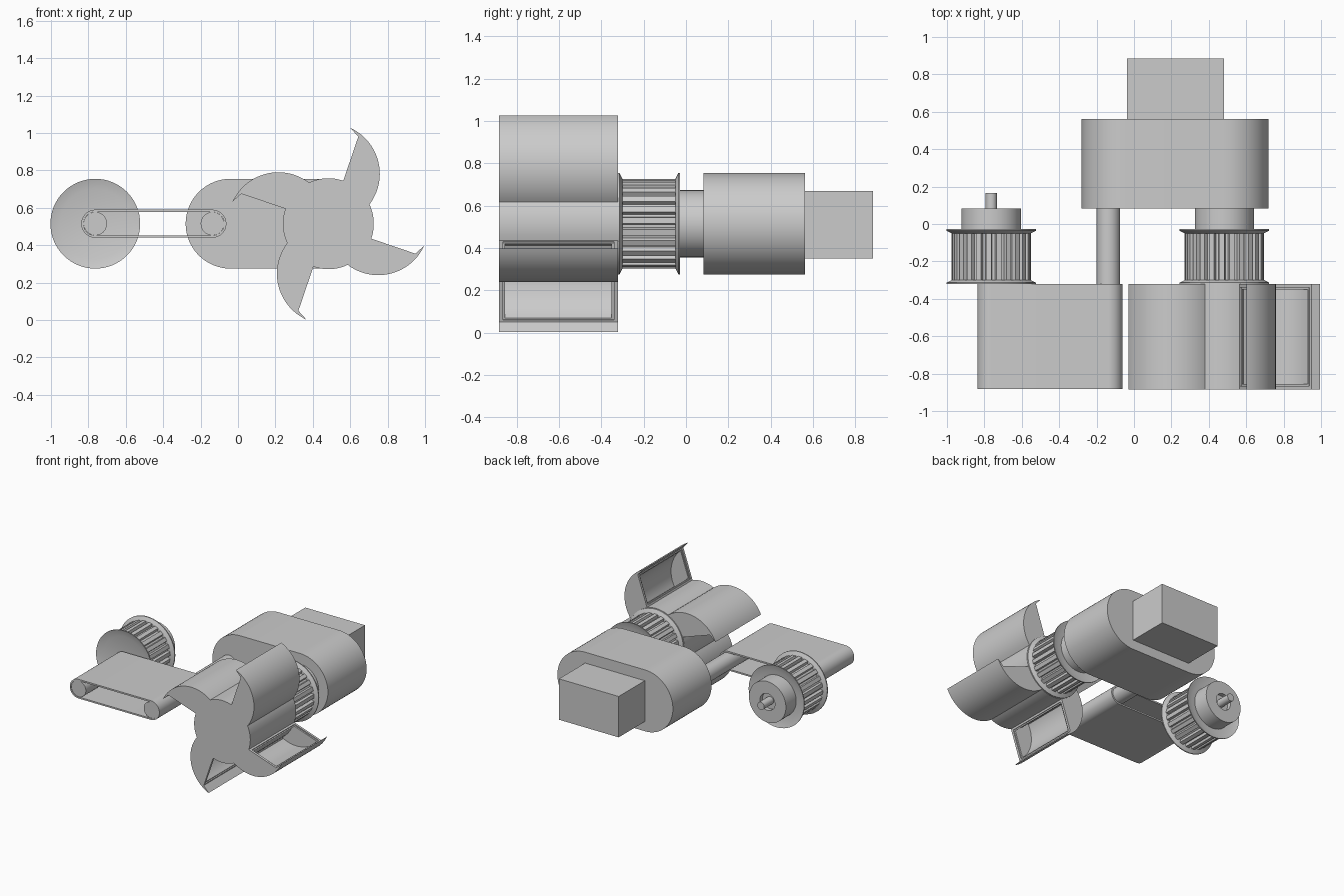
import bpy, bmesh
from math import sin, cos, radians, pi

if "Cube" in bpy.data.objects:
    bpy.data.objects.remove(bpy.data.objects["Cube"])

CZ = 0.515                       # height of every shaft
LEFT, ROLLER, RIGHT = -0.763, -0.137, 0.483


def finish(name, bm):
    bmesh.ops.recalc_face_normals(bm, faces=bm.faces[:])
    me = bpy.data.meshes.new(name)
    bm.to_mesh(me)
    bm.free()
    ob = bpy.data.objects.new(name, me)
    bpy.context.collection.objects.link(ob)
    return ob


def smooth(ob):
    bpy.ops.object.select_all(action='DESELECT')
    ob.select_set(True)
    bpy.context.view_layer.objects.active = ob
    bpy.ops.object.shade_smooth_by_angle(angle=radians(25))


def arc(cx, cz, r, a0, a1, n):
    return [(cx + r * cos(radians(a0 + (a1 - a0) * i / n)),
             cz + r * sin(radians(a0 + (a1 - a0) * i / n))) for i in range(n + 1)]


def prism(name, pts, y0, y1):
    """Extrude an (x, z) outline along y."""
    bm = bmesh.new()
    face = bm.faces.new([bm.verts.new((x, y0, z)) for x, z in pts])
    new = bmesh.ops.extrude_face_region(bm, geom=[face])['geom']
    bmesh.ops.translate(bm, vec=(0, y1 - y0, 0),
                        verts=[v for v in new if isinstance(v, bmesh.types.BMVert)])
    return finish(name, bm)


def lathe(name, profile, x, n=64):
    """Revolve a closed or axis-to-axis (radius, y) profile about a shaft at x."""
    bm = bmesh.new()
    verts = [bm.verts.new((x + r, y, CZ)) for r, y in profile]
    edges = [bm.edges.new(p) for p in zip(verts, verts[1:])]
    bmesh.ops.spin(bm, geom=verts + edges, cent=(x, 0, CZ), axis=(0, 1, 0),
                   angle=2 * pi, steps=n, use_duplicate=False)
    bmesh.ops.remove_doubles(bm, verts=bm.verts[:], dist=1e-5)
    ob = finish(name, bm)
    smooth(ob)
    return ob


def stadium(x0, x1, r, n=32):
    return arc(x1, CZ, r, -90, 90, n) + arc(x0, CZ, r, 90, 270, n)


def cut(ob, cutter):
    mod = ob.modifiers.new("cut", 'BOOLEAN')
    mod.operation, mod.solver, mod.object = 'DIFFERENCE', 'EXACT', cutter
    bpy.context.view_layer.objects.active = ob
    bpy.ops.object.modifier_apply(modifier=mod.name)
    bpy.data.objects.remove(cutter)


def place(pts, k):
    """Turn rotor points by k quarter turns clockwise and move to the rotor axis."""
    for _ in range(k):
        pts = [(z, -x) for x, z in pts]
    return [(RIGHT + x, CZ + z) for x, z in pts]


# Toothed pulleys with dished flanges
def pulley(side, x):
    teeth, pts = 24, []
    for i in range(teeth):
        for f, r in ((0, .212), (.52, .212), (.62, .19), (.9, .19)):
            a = 2 * pi * (i + f) / teeth
            pts.append((x + r * cos(a), CZ + r * sin(a)))
    prism(side + "_pulley_teeth", pts, -.305, -.045)
    for part, y, s in (("front", -.306, -1), ("back", -.044, 1)):
        lathe(f"{side}_pulley_{part}_flange",
              [(0, y), (.187, y), (.24, y + s * .016), (.24, y + s * .008),
               (.212, y - s * .006), (0, y - s * .006)], x)


pulley("left", LEFT)
pulley("right", RIGHT)

# Pulley hubs and the left shaft end
lathe("left_hub", [(0, -.05), (.16, -.05), (.16, .083), (.065, .083),
                   (.065, .05), (0, .05)], LEFT)
lathe("left_shaft", [(0, .04), (.03, .04), (.03, .165), (0, .165)], LEFT, 32)
lathe("right_hub", [(0, -.05), (.158, -.05), (.158, .09), (0, .09)], RIGHT)

# Flat belt running round two rollers
belt = prism("belt", stadium(LEFT, ROLLER, .075), -.883, -.322)
cut(belt, prism("belt_cutter", stadium(LEFT, ROLLER, .063), -1, 0))
smooth(belt)
for name, x, end in (("left_roller", LEFT, -.3), ("drive_roller", ROLLER, .09)):
    lathe(name, [(0, -.88), (.0625, -.88), (.0625, end), (0, end)], x, 48)

# Gear housing and motor block
smooth(prism("gear_housing", stadium(-.04, .48, .24), .083, .562))
prism("motor_block", [(-.037, .35), (.48, .35), (.48, .67), (-.037, .67)], .55, .885)

# Rotor with four scoops
root, lip = (.08, .23), (.16, .465)


def flat(t, out):
    """Point on the open face of a scoop, pushed outwards."""
    return (root[0] + t * (lip[0] - root[0]) - out * .947,
            root[1] + t * (lip[1] - root[1]) + out * .322)


scoop = [root, lip] + arc(.005, .267, .27, 65.3, -37.4, 28) + arc(0, 0, .243, 22, -17, 8)
rotor = prism("scoop_rotor", [p for k in range(4) for p in place(scoop, k)], -.885, -.322)
rim = [flat(.06, .01), flat(.96, .01), flat(.96, -.008), flat(.06, -.008)]
pocket = ([flat(.1, .01), flat(.1, -.008)] + arc(0, 0, .255, 66, 37, 8)
          + arc(.005, .267, .24, -28, 48, 20) + [flat(.93, -.006), flat(.93, .01)])
for k in range(4):
    cut(rotor, prism("rim_cutter", place(rim, k), -.866, -.34))
    cut(rotor, prism("pocket_cutter", place(pocket, k), -.855, -.351))
smooth(rotor)
